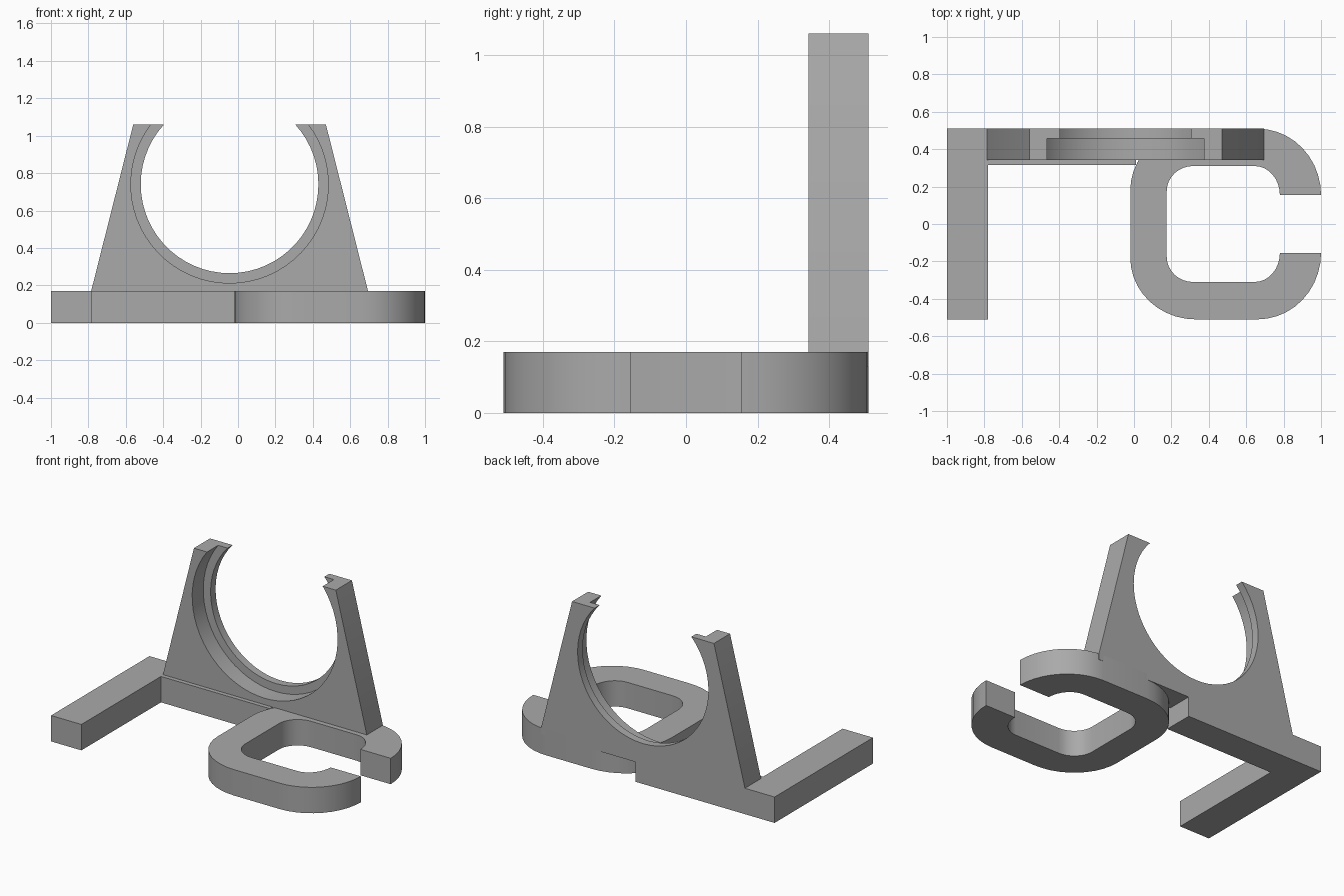
import bpy
import bmesh
from math import sin, cos, pi, asin, radians

if "Cube" in bpy.data.objects:
    bpy.data.objects.remove(bpy.data.objects["Cube"], do_unlink=True)

grey = bpy.data.materials.new("plain grey")
grey.use_nodes = True
color = (0.4, 0.4, 0.4, 1)
grey.diffuse_color = color
grey.node_tree.nodes["Principled BSDF"].inputs["Base Color"].default_value = color

BASE_H = 0.17
BACK = 0.51
TOP = 1.06


def arc(cx, cy, rx, ry, start, end, steps):
    """Points along an elliptical arc, angles in radians."""
    angles = [start + (end - start) * i / steps for i in range(steps + 1)]
    return [(cx + rx * cos(a), cy + ry * sin(a)) for a in angles]


def prism(name, outline, place, depth):
    """Extrude a flat outline; place maps (u, v, depth) to a 3D point."""
    bm = bmesh.new()
    near = [bm.verts.new(place(u, v, depth[0])) for u, v in outline]
    far = [bm.verts.new(place(u, v, depth[1])) for u, v in outline]
    bm.faces.new(near)
    bm.faces.new(far[::-1])
    for i in range(len(near)):
        j = (i + 1) % len(near)
        bm.faces.new((near[j], near[i], far[i], far[j]))
    bmesh.ops.recalc_face_normals(bm, faces=bm.faces)
    mesh = bpy.data.meshes.new(name)
    bm.to_mesh(mesh)
    bm.free()
    mesh.materials.append(grey)
    obj = bpy.data.objects.new(name, mesh)
    bpy.context.collection.objects.link(obj)
    bpy.ops.object.select_all(action="DESELECT")
    obj.select_set(True)
    bpy.context.view_layer.objects.active = obj
    bpy.ops.object.shade_smooth_by_angle(angle=radians(30))
    return obj


def flat(u, v, d):
    return (u, v, d)


def standing(u, v, d):
    return (u, d, v)


# L-shaped foot: side leg and rear bar
foot = [(-1, -BACK), (-0.78, -BACK), (-0.78, 0.315), (0.01, 0.315), (0.01, BACK), (-1, BACK)]
prism("foot_bracket", foot, flat, (0, BASE_H))

# Open rounded hook: the lower half is mirrored to give the upper half
lower_outer = (arc(0.33, -0.18, 0.35, 0.33, pi, 1.5 * pi, 10)
               + arc(0.66, -0.155, 0.34, 0.355, 1.5 * pi, 2 * pi, 10))
lower_inner = (arc(0.645, -0.155, 0.135, 0.155, 2 * pi, 1.5 * pi, 8)
               + arc(0.315, -0.175, 0.14, 0.135, 1.5 * pi, pi, 8))
upper_outer = [(x, -y) for x, y in lower_outer[::-1]]
upper_inner = [(x, -y) for x, y in lower_inner[::-1]]
hook = lower_outer + lower_inner + upper_inner + upper_outer
prism("hook", hook, flat, (0, BASE_H))


# Upright cradle: two layers with different bores form the stepped seat
def cradle(name, radius, depth):
    cx, cz = -0.045, 0.74
    tip = asin((TOP - cz) / radius)
    bore = arc(cx, cz, radius, radius, tip, -pi - tip, 44)
    outline = ([(-0.785, 0.13), (0.695, 0.13), (0.695, BASE_H), (0.47, TOP)]
               + bore + [(-0.56, TOP), (-0.785, BASE_H)])
    prism(name, outline, standing, depth)


cradle("cradle_front", 0.528, (0.343, 0.458))
cradle("cradle_back_lip", 0.475, (0.458, BACK))
